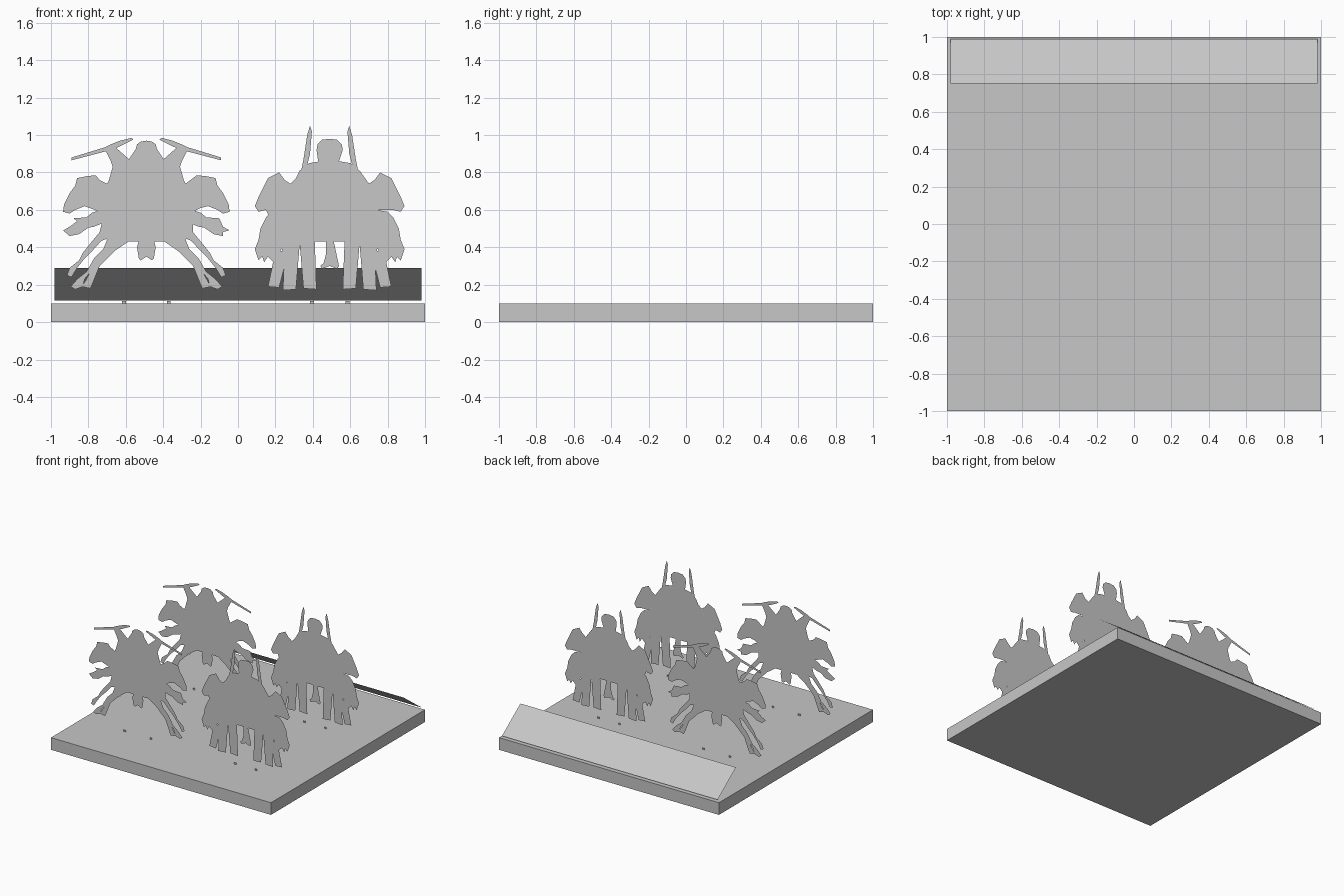
import bpy
import bmesh
from mathutils import Vector

default_cube = bpy.data.objects.get("Cube")
if default_cube:
    bpy.data.objects.remove(default_cube, do_unlink=True)

grey = bpy.data.materials.new("plain grey")
grey.use_nodes = True
grey_value = (0.57, 0.57, 0.57, 1)
grey.diffuse_color = grey_value
grey.node_tree.nodes["Principled BSDF"].inputs["Base Color"].default_value = grey_value


def flat_mesh(name, polygons):
    """Fill each closed outline with flat faces."""
    mesh = bpy.data.meshes.new(name)
    bm = bmesh.new()
    for polygon in polygons:
        bm.faces.new([bm.verts.new(point) for point in polygon])
    bmesh.ops.triangulate(bm, faces=bm.faces[:], ngon_method="EAR_CLIP")
    bm.to_mesh(mesh)
    bm.free()
    mesh.materials.append(grey)
    return mesh


def mirrored_cutout(name, half_outline):
    """Upright flat cutout; the outline gives outward offset and height in hundredths."""
    left = [Vector((out, 0, up)) / 100 for out, up in half_outline]
    right = [Vector((-point.x, 0, point.z)) for point in reversed(left)]
    return flat_mesh(name, [left, right])


def place(name, mesh, location=(0, 0, 0)):
    part = bpy.data.objects.new(name, mesh)
    part.location = location
    bpy.context.collection.objects.link(part)
    return part


# Galloping pair: rider and horse fronts
galloping_body = [
    (0, 97), (3, 96.5), (5, 95), (6, 91), (5, 87), (10, 86), (18, 83), (18, 80),
    (20, 76), (21, 74), (25, 76), (27, 78.5), (29, 77), (32, 78), (37, 77),
    (38, 73), (41, 69), (44, 63), (44.5, 59), (41, 58), (38, 60), (33, 62),
    (29, 61), (25, 59), (24, 52), (25, 48), (21, 44), (14, 43), (0, 43),
]
galloping_arm = [
    (8, 86), (18, 83), (19, 86), (22, 92), (20, 94), (16, 93), (14, 87),
]
galloping_axe = [
    (40, 88), (40, 86.5), (21, 91.5), (19, 92), (14, 94), (7, 97.5),
    (8, 98.5), (14, 97), (19, 95), (22, 93.5),
]
galloping_tail = [
    (24, 60), (29, 58.5), (32, 56), (39, 55.5), (37, 54), (41, 51), (44.5, 49),
    (40, 48), (41, 46), (36, 47), (31, 50.5), (28, 51), (23, 53),
]
galloping_front_leg = [
    (22, 50), (25, 48), (30, 42), (34, 37), (36, 33), (41, 29), (42.5, 25),
    (40, 24), (37, 29), (33, 34), (29, 38), (24, 43.5), (20, 45),
]
galloping_middle_leg = [
    (21, 44), (23, 39), (28, 34), (32, 27), (37, 23), (40.5, 19), (38, 17.5),
    (34, 19), (33, 23), (28, 29), (24, 33), (14, 43),
]
galloping_rear_leg = [
    (20, 44), (24, 35), (30, 27), (32, 23), (34.5, 19), (30, 18), (29, 20),
    (29, 23), (25, 30), (21, 34), (17, 38), (13, 42.5), (9, 43.5),
]
galloping_foot = [
    (0, 44), (4, 44), (5, 40), (3, 37), (4, 34), (3, 33), (0, 35),
]

# Standing pair: rider and horse fronts
standing_body = [
    (0, 98), (4, 97.5), (6.5, 95), (7, 92), (5, 88), (5, 86), (11, 85), (16, 81),
    (18, 77), (21, 74), (24, 76), (27, 80), (29, 78), (33, 77), (35, 73),
    (38, 67), (40, 62), (38, 59), (34, 60), (26, 60), (25, 52), (26, 43),
    (25, 36), (21, 34), (17, 36), (16, 41), (14, 36), (9, 36), (8, 43), (0, 43),
]
standing_sword = [
    (10.5, 105), (9.5, 102), (10.5, 90), (12, 84), (14, 77), (16, 77),
    (14, 87), (12, 100),
]
standing_tail = [
    (25, 60), (31, 59), (34, 56), (37, 50), (38, 44), (40, 39), (38, 33),
    (36, 35), (35, 32), (33, 35), (30, 32), (28, 35), (24, 42),
]
standing_front_leg = [
    (29, 38), (28, 32), (29, 27), (32, 22), (33, 19), (27, 18.5), (26.5, 25),
    (24, 32), (22, 38),
]
standing_middle_leg = [
    (24, 40), (21, 32), (21, 25), (24, 21), (25, 17), (18, 17.5), (18.5, 25),
    (17, 36), (16, 42),
]
standing_rear_leg = [
    (16, 42), (14, 32), (13, 25), (14, 18), (7, 17.5), (8.5, 25), (9, 32),
    (8, 44),
]
standing_foot = [
    (0, 44), (2, 44), (2, 36), (1.5, 33), (5, 30), (4, 28.5), (0, 30),
]


def pegs(name, offset):
    """Two tiny tabs under a pair, standing on the base."""
    half, low, high = 1, 10, 11.4
    return mirrored_cutout(name, [
        (offset - half, low), (offset + half, low),
        (offset + half, high), (offset - half, high),
    ])


galloping_parts = {
    "body": galloping_body,
    "raised_arms": galloping_arm,
    "axes": galloping_axe,
    "tails": galloping_tail,
    "front_legs": galloping_front_leg,
    "middle_legs": galloping_middle_leg,
    "rear_legs": galloping_rear_leg,
    "rider_feet": galloping_foot,
}
standing_parts = {
    "body": standing_body,
    "swords": standing_sword,
    "tails": standing_tail,
    "front_legs": standing_front_leg,
    "middle_legs": standing_middle_leg,
    "rear_legs": standing_rear_leg,
    "rider_feet": standing_foot,
}

# Both pairs stand in a front row and a back row
rows = {"front_row": -0.6, "back_row": 0.3}
pairs = [
    ("galloping", galloping_parts, -0.49, 12),
    ("standing", standing_parts, 0.49, 9.5),
]
for style, parts, centre, peg_offset in pairs:
    meshes = {part: mirrored_cutout(style + "_" + part, outline)
              for part, outline in parts.items()}
    meshes["pegs"] = pegs(style + "_pegs", peg_offset)
    for row, depth in rows.items():
        for part, mesh in meshes.items():
            place(f"{row}_{style}_{part}", mesh, (centre, depth, 0))

# Square base slab
bpy.ops.mesh.primitive_cube_add(size=1, location=(0, 0, 0.05))
base = bpy.context.object
base.name = "base"
base.scale = (2, 2, 0.1)
base.data.materials.append(grey)

# Sloping panel along the back edge
width, high_edge, low_edge = 0.98, (0.75, 0.29), (0.99, 0.115)
panel = flat_mesh("sloping_panel", [[
    (-width, *high_edge), (width, *high_edge),
    (width, *low_edge), (-width, *low_edge),
][::-1]])
place("sloping_panel", panel)
